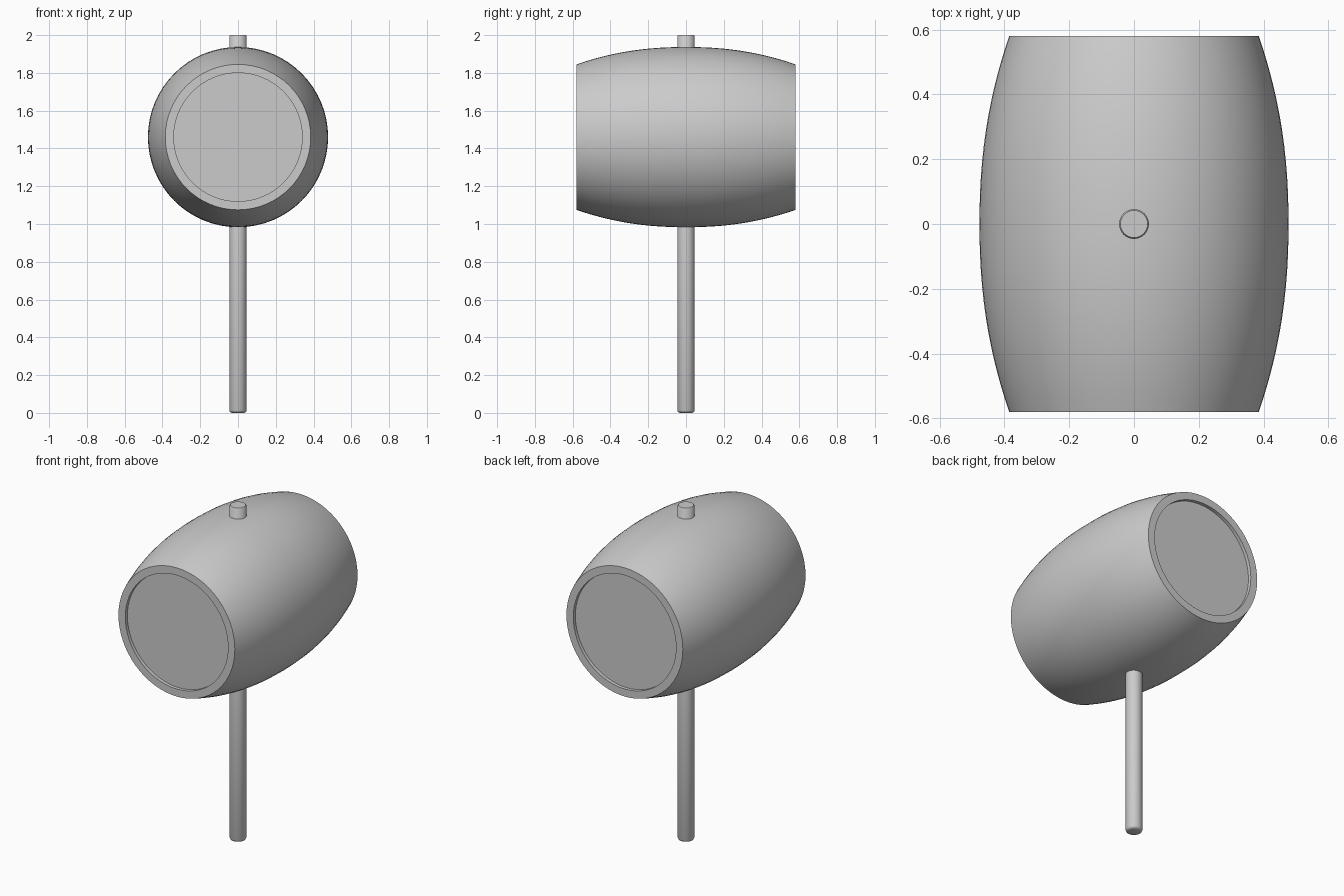
import bpy, bmesh, math
from mathutils import Matrix

if "Cube" in bpy.data.objects:
    bpy.data.objects.remove(bpy.data.objects["Cube"])


def lathe(name, profile, matrix, steps=64, angle=30):
    """Spin (radius, height) points around z, then place with matrix."""
    bm = bmesh.new()
    verts = [bm.verts.new((r, 0, h)) for r, h in profile]
    edges = [bm.edges.new(pair) for pair in zip(verts, verts[1:])]
    bmesh.ops.spin(bm, geom=verts + edges, cent=(0, 0, 0), axis=(0, 0, 1),
                   angle=math.tau, steps=steps)
    bmesh.ops.remove_doubles(bm, verts=bm.verts, dist=1e-5)
    bmesh.ops.recalc_face_normals(bm, faces=bm.faces)
    bm.transform(matrix)
    mesh = bpy.data.meshes.new(name)
    bm.to_mesh(mesh)
    bm.free()
    obj = bpy.data.objects.new(name, mesh)
    bpy.context.collection.objects.link(obj)
    bpy.ops.object.select_all(action='DESELECT')
    obj.select_set(True)
    bpy.context.view_layer.objects.active = obj
    bpy.ops.object.shade_smooth_by_angle(angle=math.radians(angle))
    return obj


# Barrel-shaped mallet head with a shallow round recess in each end
half, r_mid, r_end, r_recess, depth = 0.58, 0.477, 0.385, 0.34, 0.02
N = 24
ts = [-1 + 2 * i / N for i in range(N + 1)]
side = [(r_mid - (r_mid - r_end) * abs(t) ** 2.2, half * t) for t in ts]
cap = [(0, half - depth), (r_recess, half - depth), (r_recess, half)]
head = [(r, -h) for r, h in cap] + side + cap[::-1]
lathe("mallet_head", head,
      Matrix.Translation((0, 0, 1.46)) @ Matrix.Rotation(math.pi / 2, 4, 'X'))

# Round handle running right through the head, edges slightly eased
r, b = 0.046, 0.014
handle = [(0, 0), (r - b, 0), (r - b * 0.3, b * 0.3), (r, b),
          (r, 1.995), (r - 0.004, 2), (0, 2)]
lathe("handle", handle, Matrix.Identity(4), steps=32, angle=50)
